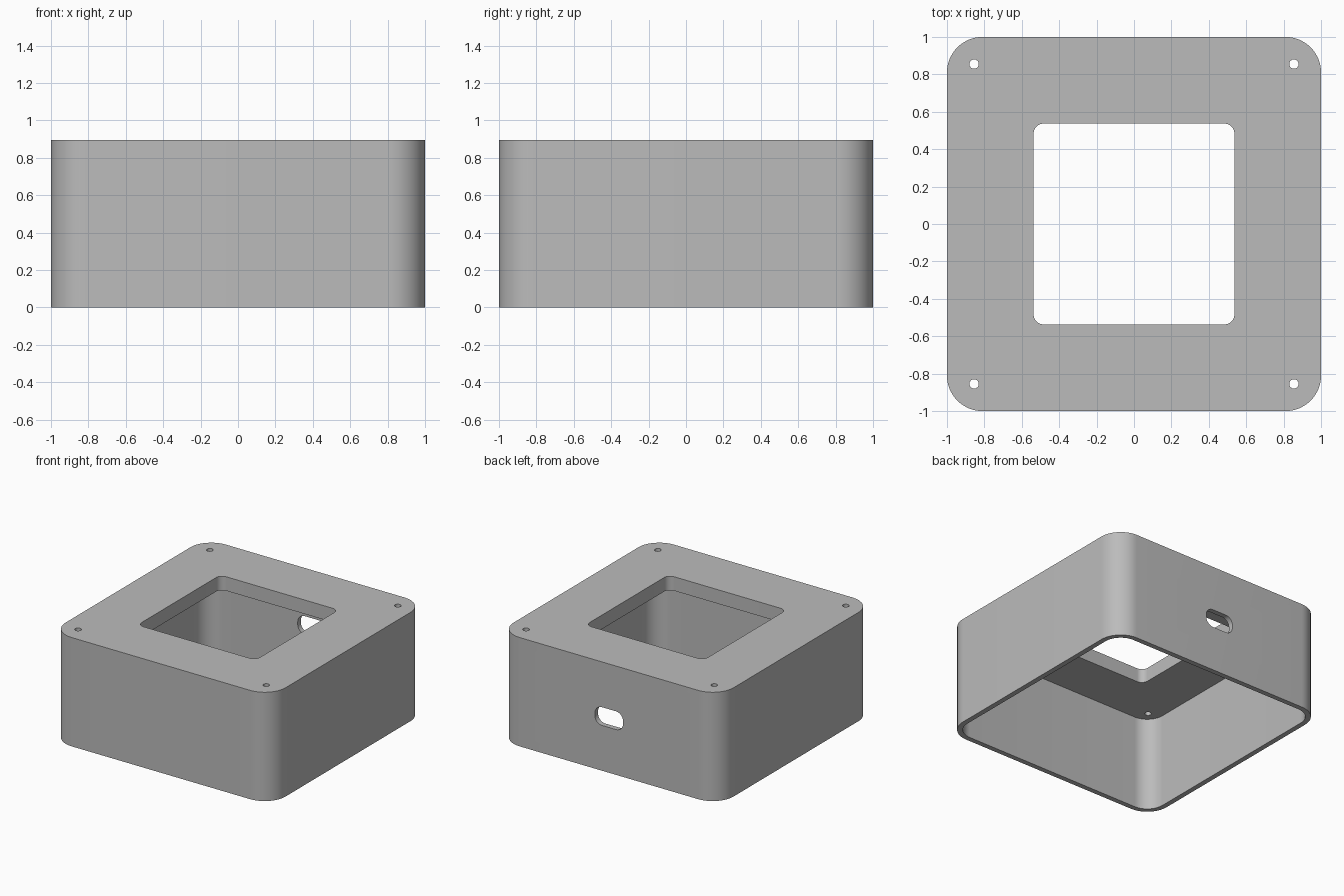
import bpy, bmesh, math
from mathutils import Matrix

SIZE, HEIGHT = 1.0, 0.894      # half width, full height
WALL, PLATE = 0.042, 0.115     # side wall and top plate thickness
CORNER = 0.19

cube = bpy.data.objects.get("Cube")
if cube:
    bpy.data.objects.remove(cube, do_unlink=True)

grey = bpy.data.materials.new("plain grey")
grey.use_nodes = True
colour = (0.5, 0.5, 0.5, 1)
grey.diffuse_color = colour
grey.node_tree.nodes["Principled BSDF"].inputs["Base Color"].default_value = colour


def rounded_prism(name, half_x, half_y, radius, z0, z1, steps=12):
    """Upright prism with a rounded rectangle as its outline."""
    bm = bmesh.new()
    ring = []
    for k, (sx, sy) in enumerate([(1, 1), (-1, 1), (-1, -1), (1, -1)]):
        for i in range(steps + 1):
            a = math.pi / 2 * (k + i / steps)
            ring.append(bm.verts.new((sx * (half_x - radius) + radius * math.cos(a),
                                      sy * (half_y - radius) + radius * math.sin(a), z0)))
    base = bm.faces.new(ring)
    top = bmesh.ops.extrude_face_region(bm, geom=[base])["geom"]
    bmesh.ops.translate(bm, vec=(0, 0, z1 - z0),
                        verts=[g for g in top if isinstance(g, bmesh.types.BMVert)])
    bmesh.ops.remove_doubles(bm, verts=bm.verts, dist=1e-5)
    bmesh.ops.recalc_face_normals(bm, faces=bm.faces)
    mesh = bpy.data.meshes.new(name)
    bm.to_mesh(mesh)
    bm.free()
    mesh.materials.append(grey)
    obj = bpy.data.objects.new(name, mesh)
    bpy.context.collection.objects.link(obj)
    return obj


def cut(body, cutter):
    """Subtract the cutter from the body and discard it."""
    cutter.hide_render = True
    mod = body.modifiers.new("cut", "BOOLEAN")
    mod.operation, mod.solver, mod.object = "DIFFERENCE", "EXACT", cutter
    bpy.context.view_layer.objects.active = body
    bpy.ops.object.modifier_apply(modifier=mod.name)
    bpy.data.objects.remove(cutter, do_unlink=True)


# Outer shell, hollow from below
case = rounded_prism("enclosure_shell", SIZE, SIZE, CORNER, 0, HEIGHT, 16)
inner = SIZE - WALL
cut(case, rounded_prism("cavity", inner, inner, CORNER - WALL, -0.1, HEIGHT - PLATE, 16))

# Square window in the top plate
cut(case, rounded_prism("window", 0.537, 0.537, 0.055, 0.5, 1.2))

# Screw holes near the corners
for sx in (-1, 1):
    for sy in (-1, 1):
        hole = rounded_prism("screw_hole", 0.025, 0.025, 0.0249, 0.7, 1.2, 6)
        hole.data.transform(Matrix.Translation((sx * 0.855, sy * 0.855, 0)))
        cut(case, hole)

# Cable slot through the back wall
slot = rounded_prism("cable_slot", 0.128, 0.075, 0.065, -0.15, 0.15)
slot.data.transform(Matrix.Translation((0, SIZE, 0.447)) @ Matrix.Rotation(math.pi / 2, 4, "X"))
cut(case, slot)

# Smooth corners, crisp edges
bpy.ops.object.select_all(action="DESELECT")
case.select_set(True)
bpy.context.view_layer.objects.active = case
bpy.ops.object.shade_smooth_by_angle(angle=math.radians(30))
